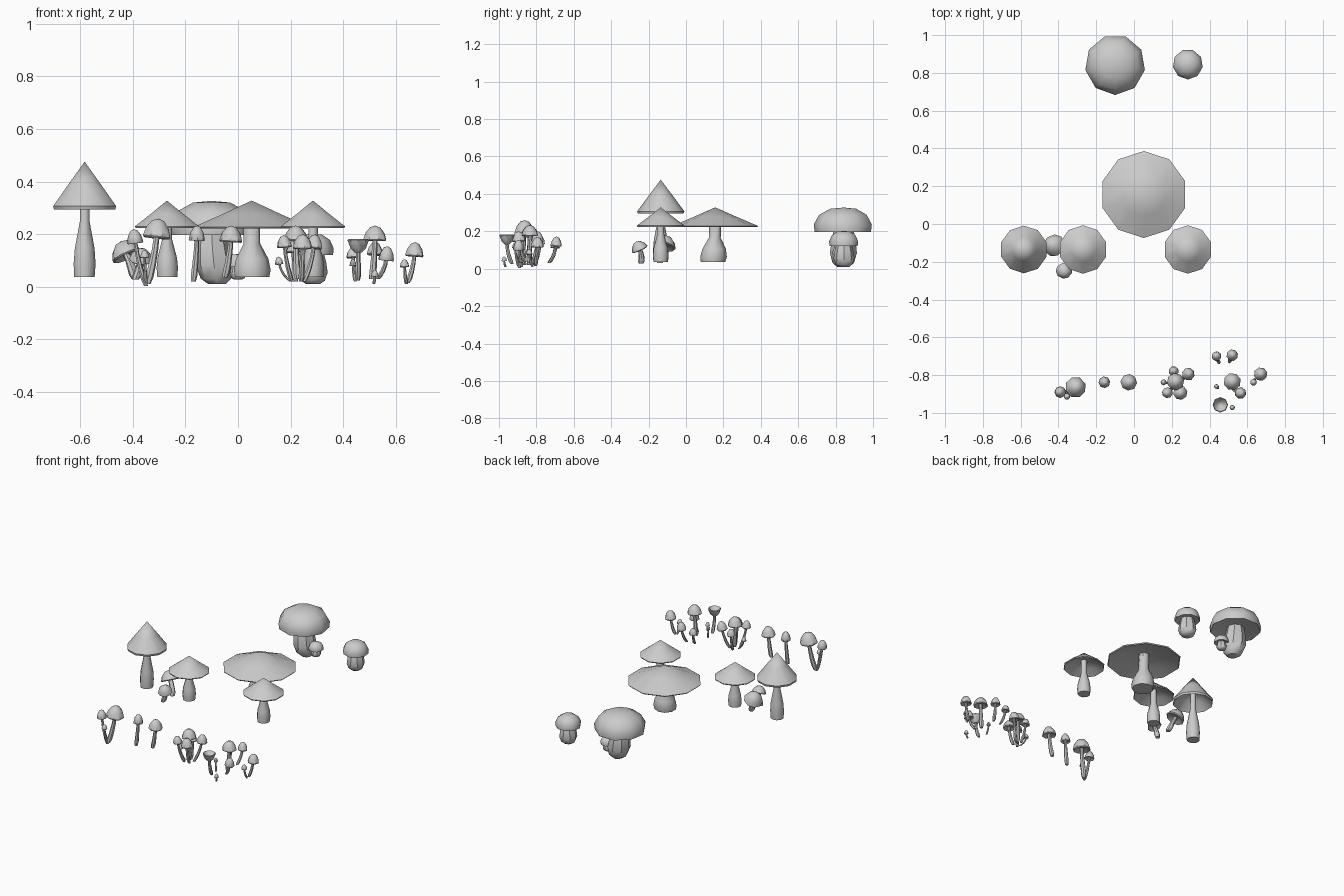
import bpy, bmesh, math
from mathutils import Vector, Matrix

cube = bpy.data.objects.get("Cube")
if cube:
    bpy.data.objects.remove(cube, do_unlink=True)

GREY = (0.6, 0.6, 0.6, 1)
grey = bpy.data.materials.new("plain grey")
grey.use_nodes = True
grey.diffuse_color = GREY
grey.node_tree.nodes["Principled BSDF"].inputs["Base Color"].default_value = GREY

# Cap profiles: (radius, height) as fractions, from the tip over the rim to the hollow underside
TALL_CONE = [(0, 1), (.5, .54), (1, .07), (.97, 0), (.55, .28), (0, .5)]
CONE = [(0, 1), (.5, .52), (1, .06), (.98, 0), (.55, .28), (0, .5)]
BUN = [(0, 1), (.45, .95), (.82, .7), (1, .3), (.97, 0), (.6, .08), (0, .15)]
DOME = [(0, 1), (.45, .88), (.82, .52), (1, .08), (.92, 0), (.5, .12), (0, .2)]
FUNNEL = [(0, .25), (.5, .5), (.9, 1), (1, .92), (.7, .3), (.3, 0), (0, 0)]

# Stalk profiles: (fraction of height, radius fraction)
BOTTLE = [(0, .93), (.15, 1), (.32, .9), (.62, .45), (1, .43)]
FLASK = [(0, .93), (.12, 1), (.3, .88), (.55, .45), (1, .45)]
BARREL = [(0, .45), (.1, .8), (.35, 1), (.65, .9), (1, .7)]
THIN = [(0, .8), (.15, 1.1), (.4, 1), (.7, .85), (1, .75)]


def skin(name, rings, sides, turn):
    """Join rings (matrix, radius); a zero radius gives a point."""
    bm = bmesh.new()
    loops = []
    for mat, r in rings:
        if r == 0:
            loops.append([bm.verts.new(mat.translation)])
            continue
        angles = [turn + math.tau * i / sides for i in range(sides)]
        loops.append([bm.verts.new(mat @ Vector((r * math.cos(a), r * math.sin(a), 0)))
                      for a in angles])
    for a, b in zip(loops, loops[1:]):
        for i in range(sides):
            j = (i + 1) % sides
            quad = [a[i % len(a)], a[j % len(a)], b[j % len(b)], b[i % len(b)]]
            bm.faces.new(list(dict.fromkeys(quad)))
    for loop in (loops[0], loops[-1]):
        if len(loop) > 1:
            bm.faces.new(loop)
    bmesh.ops.recalc_face_normals(bm, faces=bm.faces)
    mesh = bpy.data.meshes.new(name)
    bm.to_mesh(mesh)
    bm.free()
    mesh.materials.append(grey)
    obj = bpy.data.objects.new(name, mesh)
    bpy.context.collection.objects.link(obj)
    bpy.ops.object.select_all(action='DESELECT')
    obj.select_set(True)
    bpy.context.view_layer.objects.active = obj
    bpy.ops.object.shade_smooth_by_angle(angle=math.radians(40))
    return obj


def mushroom(name, x, y, r, rim, top, stalk_r, foot, cap=DOME, stalk=THIN,
             sides=8, lean=(0, 0), seat=.2):
    """foot is the base of the stalk; lean tilts the cap; seat is how far the stalk enters it."""
    axis = Vector((lean[0], lean[1], 1)).normalized()
    tilt = axis.to_track_quat('Z', 'Y').to_matrix().to_4x4()
    centre = Vector((x, y, rim))
    h = top - rim
    skin(name + "_cap", [(Matrix.Translation(centre + axis * h * f) @ tilt, r * k)
                         for k, f in cap], sides, math.pi / 2)
    # The stalk curves from its foot up into the cap axis
    a, c = Vector(foot), centre + axis * h * seat
    b = c - axis * (c - a).length * .5
    rings = []
    for t, k in stalk:
        p = a * (1 - t) ** 2 + b * 2 * t * (1 - t) + c * t * t
        rings.append((Matrix.Translation(p), stalk_r * k))
    skin(name + "_stalk", rings, max(6, sides - 1), 0)


# Large cone-capped mushrooms
mushroom("tall_cone", -.583, -.135, .126, .294, .476, .043, (-.585, -.135, .037),
         TALL_CONE, BOTTLE, 10, seat=.45)
for side, x in (("right", -.27), ("left", .285)):
    mushroom(side + "_cone", x, -.135, .128, .224, .328, .042, (x, -.135, .037),
             CONE, BOTTLE, 10, seat=.45)
mushroom("broad_cone", .052, .156, .23, .222, .328, .072, (.052, .145, .037),
         CONE, FLASK, 10, seat=.45)

# Stout bun-capped mushrooms at the back
mushroom("big_bun", -.1, .843, .16, .197, .327, .072, (-.08, .84, .01), BUN, BARREL, 9)
mushroom("middle_bun", .285, .845, .08, .122, .202, .056, (.285, .845, .01), BUN, BARREL, 9)
mushroom("little_bun", .0, .83, .047, .075, .125, .032, (.0, .83, .028), BUN, BARREL, 9)

# Tilted pair between the cones
mushroom("tilted_back", -.42, -.115, .06, .115, .18, .018, (-.39, -.14, .03), sides=9,
         lean=(-.45, .25))
mushroom("tilted_front", -.37, -.245, .045, .1, .15, .016, (-.39, -.24, .028), sides=9,
         lean=(.1, -.45))

# Slender front row: x, y, cap radius, rim, top, stalk radius, foot x, y, z
SLENDER = [
    (-.31, -.865, .056, .185, .26, .015, -.345, -.885, .01),
    (-.39, -.89, .031, .165, .22, .01, -.35, -.89, .003),
    (-.355, -.913, .018, .11, .14, .007, -.35, -.895, .01),
    (-.157, -.838, .031, .175, .233, .012, -.17, -.84, .02),
    (-.028, -.838, .044, .17, .233, .013, -.05, -.835, .035),
]
# Tight clump
CLUMP = [
    (.22, -.835, .046, .175, .233, .013, .225, -.84, .03),
    (.21, -.78, .027, .13, .175, .009, .22, -.81, .02),
    (.287, -.795, .034, .145, .2, .01, .25, -.825, .02),
    (.245, -.893, .038, .145, .2, .011, .24, -.86, .02),
    (.177, -.893, .029, .15, .197, .009, .205, -.865, .02),
    (.157, -.838, .016, .085, .115, .006, .2, -.845, .02),
]
# Loose patch
PATCH = [
    (.52, -.835, .046, .175, .233, .013, .51, -.84, .03),
    (.437, -.7, .026, .11, .15, .009, .45, -.735, .03),
    (.52, -.695, .031, .12, .172, .01, .505, -.73, .03),
    (.67, -.795, .036, .115, .17, .01, .645, -.805, .015),
    (.633, -.838, .018, .075, .105, .007, .64, -.82, .01),
    (.563, -.895, .031, .1, .155, .01, .53, -.88, .03),
    (.52, -.972, .014, .04, .065, .006, .515, -.965, .01),
    (.437, -.86, .013, .08, .105, .006, .445, -.87, .02),
]
for group, rows in (("slender", SLENDER), ("clump", CLUMP), ("patch", PATCH)):
    for i, (x, y, r, rim, top, s, fx, fy, fz) in enumerate(rows, 1):
        lean = ((x - fx) * 3, (y - fy) * 2)
        mushroom(f"{group}_mushroom_{i}", x, y, r, rim, top, s, (fx, fy, fz), lean=lean)

# Upturned cap in the loose patch
mushroom("upturned_mushroom", .457, -.957, .041, .13, .182, .011, (.455, -.93, .025), FUNNEL)
